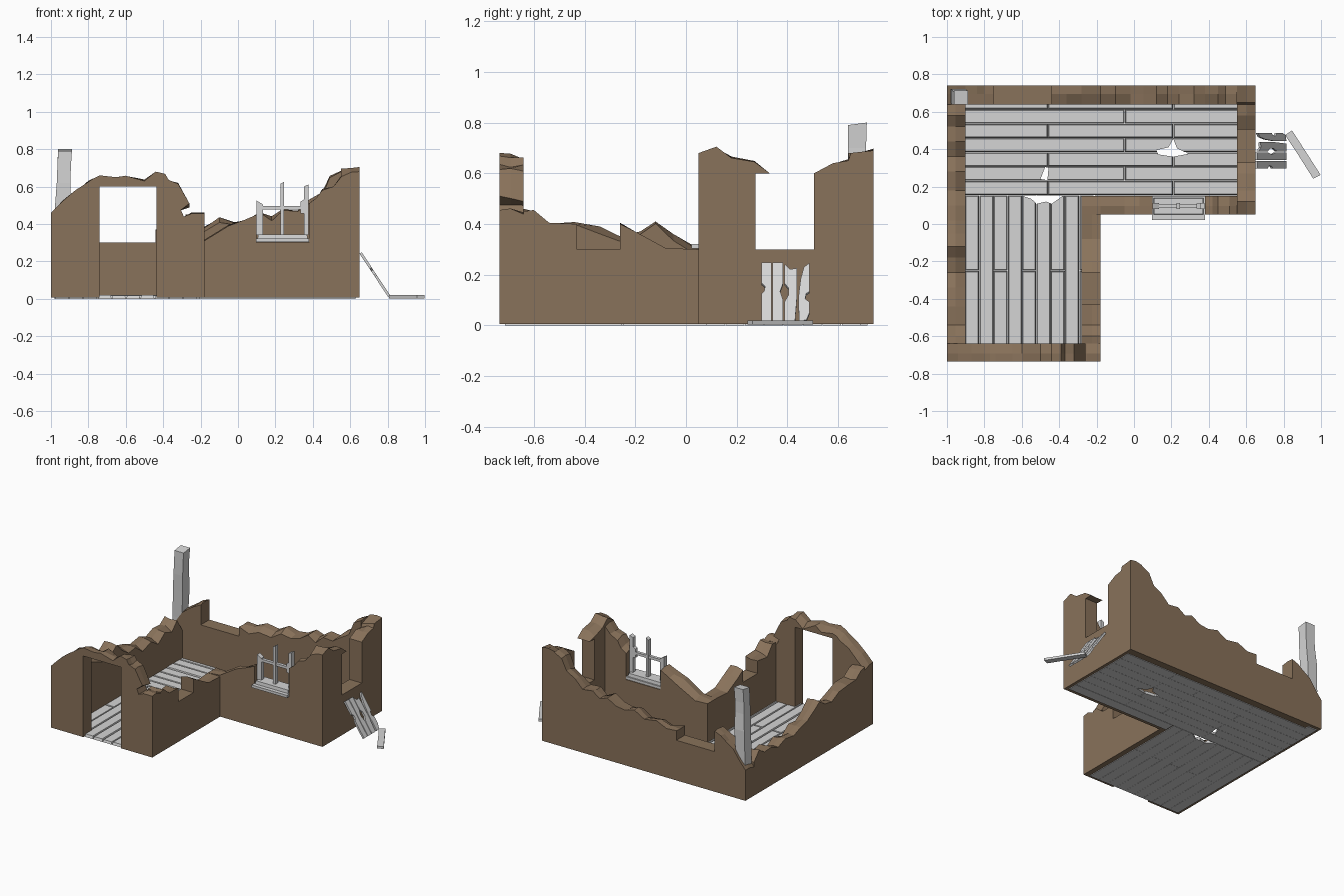
import bpy, bmesh, random
from mathutils import Vector

if "Cube" in bpy.data.objects:
    bpy.data.objects.remove(bpy.data.objects["Cube"])

random.seed(4)


def material(name, rgb):
    m = bpy.data.materials.new(name)
    m.diffuse_color = (*rgb, 1)
    m.use_nodes = True
    m.node_tree.nodes["Principled BSDF"].inputs["Base Color"].default_value = m.diffuse_color
    return m


MUD = material("mud brown", (0.25, 0.168, 0.103))
WOOD = material("weathered grey wood", (0.66, 0.66, 0.66))


def finish(name, bm, mat):
    bmesh.ops.recalc_face_normals(bm, faces=bm.faces[:])
    me = bpy.data.meshes.new(name)
    bm.to_mesh(me)
    bm.free()
    me.materials.append(mat)
    ob = bpy.data.objects.new(name, me)
    bpy.context.collection.objects.link(ob)
    return ob


def loft(bm, rings):
    """Closed solid through a list of equal-length point rings."""
    vs = [[bm.verts.new(p) for p in r] for r in rings]
    n = len(vs[0])
    for a, b in zip(vs, vs[1:]):
        for i in range(n):
            j = (i + 1) % n
            bm.faces.new((a[i], a[j], b[j], b[i]))
    bm.faces.new(vs[0][::-1])
    bm.faces.new(vs[-1])


def box(bm, x0, x1, y0, y1, z0, z1, inset=0.0, tilt=0.0):
    i = inset
    loft(bm, [[(x0, y0, z0), (x1, y0, z0), (x1, y1, z0), (x0, y1, z0)],
              [(x0 + i, y0 + i, z1), (x1 - i, y0 + i, z1 + tilt),
               (x1 - i, y1 - i, z1 + tilt), (x0 + i, y1 - i, z1)]])


BASE, SILL, HEAD = 0.006, 0.30, 0.60


def wall(name, axis, outer, inner, top, bottom=()):
    """Ragged wall: top outline (position, height) extruded from outer to inner face."""
    pts = [(top[0][0], BASE), *bottom, (top[-1][0], BASE)] + list(top[::-1])
    fixed = {BASE, SILL, HEAD}
    rings = []
    for k in range(3):
        d = outer + (inner - outer) * (0, 0.45, 1)[k]
        ring = []
        for s, z in pts:
            # broken tops are uneven across the thickness, openings are straight
            if z not in fixed:
                z += (0, random.uniform(-0.012, 0.008), random.uniform(-0.03, 0.0))[k]
            ring.append((s, d, z) if axis == "x" else (d, s, z))
        rings.append(ring)
    bm = bmesh.new()
    loft(bm, rings)
    finish(name, bm, MUD)


# Front wall with the doorway
wall("front_wall", "x", -0.735, -0.64,
     [(-1, .46), (-.94, .52), (-.87, .58), (-.80, .625), (-.77, .645), (-.74, .66),
      (-.65, .65), (-.60, .658), (-.50, .63), (-.44, .68), (-.39, .668), (-.37, .635),
      (-.32, .615), (-.26, .51), (-.305, .475), (-.29, .44), (-.25, .455), (-.18, .455)],
     [(-.74, BASE), (-.74, HEAD), (-.435, HEAD), (-.435, BASE)])

# Wing side wall with a broken window
wall("wing_side_wall", "y", -0.18, -0.28,
     [(-.64, .45), (-.60, .455), (-.54, .405), (-.43, .40), (-.43, SILL), (-.26, SILL),
      (-.26, .40), (-.20, .37), (-.08, .305), (.05, SILL)])

# Inner front wall holding the window frame
wall("window_wall", "x", 0.05, 0.15,
     [(-.28, SILL), (-.18, .31), (-.05, .39), (.03, .42), (.10, .45), (.10, SILL),
      (.38, SILL), (.38, .51), (.42, .54), (.45, .58), (.51, .60), (.55, .65)])

# Right wall with the open shutter window
wall("right_wall", "y", 0.65, 0.55,
     [(.05, .68), (.12, .705), (.18, .66), (.27, .645), (.33, HEAD), (.275, HEAD),
      (.275, SILL), (.505, SILL), (.505, HEAD), (.58, .64), (.64, .65), (.65, .68),
      (.74, .69)])

# Back wall with a broken window
wall("back_wall", "x", 0.74, 0.64,
     [(-1, .23), (-.95, .29), (-.90, .36), (-.84, .40), (-.80, .43), (-.75, .45),
      (-.75, SILL), (-.44, SILL), (-.44, .37), (-.36, .365), (-.28, .40), (-.18, .385),
      (-.10, .43), (-.02, .41), (.05, .42), (.12, .46), (.18, .44), (.24, .48),
      (.32, .47), (.38, .53), (.45, .57), (.49, .65), (.55, .68)])

# Left wall
wall("left_wall", "y", -1.0, -0.9,
     [(-.64, .46), (-.60, .45), (-.54, .405), (-.44, .40), (-.34, .39), (-.26, .35),
      (-.18, .365), (-.12, .405), (-.05, .36), (.02, .32), (.10, .30), (.18, .27),
      (.28, .285), (.36, .255), (.44, .285), (.52, .28), (.58, .32), (.64, .25)])

# Floor planks: lengthwise in the wing, crosswise in the main room
bm = bmesh.new()


def plank(x0, x1, y0, y1):
    g = 0.0006
    box(bm, x0 + g, x1 - g, y0 + g, y1 - g, 0, 0.018 + random.uniform(-.002, .002), 0.0055)


def spans(stops):
    return zip(stops, stops[1:])


W = 0.0763
for i in range(10):
    x = -0.98 + i * W
    stops = [-.715, -.25, .154] if i % 2 else [-.715, .154]
    for a, b in spans(stops):
        plank(x, x + W, a, b)
for i in range(7):
    y = 0.155 + i * W
    stops = [-.98, -.46, .21, .63] if i % 2 == 0 else [-.98, -.05, .63]
    for a, b in spans(stops):
        plank(a, b, y, y + W)
plank(-.21, .63, .078, .154)
floor = finish("floor_planks", bm, WOOD)

# Holes broken through the floor
holes = [
    [(.12, .395), (.185, .41), (.21, .455), (.23, .405), (.29, .375), (.21, .36), (.13, .372)],
    [(-.50, .24), (-.475, .305), (-.457, .30), (-.463, .235)],
    [(-.60, .151), (-.55, .135), (-.52, .108), (-.47, .12), (-.44, .108), (-.38, .151)],
]
bm = bmesh.new()
for h in holes:
    loft(bm, [[(x, y, -.05) for x, y in h], [(x, y, .08) for x, y in h]])
cutter = finish("hole_cutter", bm, WOOD)
cutter.hide_render = True
mod = floor.modifiers.new("holes", "BOOLEAN")
mod.operation, mod.solver, mod.object = "DIFFERENCE", "EXACT", cutter
dg = bpy.context.evaluated_depsgraph_get()
cut_mesh = bpy.data.meshes.new_from_object(floor.evaluated_get(dg))
floor.modifiers.clear()
floor.data = cut_mesh
bpy.data.objects.remove(cutter)

# Broken window frame
bm = bmesh.new()
box(bm, .095, .38, .022, .15, .303, .322)
box(bm, .105, .372, .05, .14, .322, .345, .003)
for x0, x1, top, tilt in [(.10, .133, .525, -.02), (.228, .247, .615, .012),
                          (.352, .378, .60, .012)]:
    box(bm, x0, x1, .08, .112, .34, top, 0, tilt)
box(bm, .13, .355, .085, .107, .478, .497)
box(bm, .335, .355, .083, .109, .455, .52, 0, .012)
finish("window_frame", bm, WOOD)

# Leaning corner post
bm = bmesh.new()
rings = []
for z, cx, cy, r in [(0.0, -.945, .68, .036), (.3, -.945, .683, .037), (.5, -.938, .682, .040),
                     (.62, -.932, .675, .037), (.70, -.93, .674, .036), (.795, -.925, .676, .037)]:
    rings.append([(cx + sx * r, cy + sy * r, z + (.005 * sy if z > .75 else 0))
                  for sx, sy in ((-1, -1), (1, -1), (1, 1), (-1, 1))])
loft(bm, rings)
finish("corner_post", bm, WOOD)

# Fallen shutter leaning on the right wall: outlines in (y, distance up the slope)
up = Vector((-.155, 0, .233)).normalized()
out = Vector((-up.z, 0, up.x)) * -1
foot = Vector((.803, 0, .010))
slats = [
    [(.297, 0), (.337, 0), (.337, .277), (.297, .277), (.297, .18), (.312, .165),
     (.308, .14), (.297, .13)],
    [(.342, 0), (.383, 0), (.383, .10), (.371, .14), (.383, .18), (.383, .277), (.342, .277)],
    [(.388, 0), (.430, 0), (.438, .12), (.437, .25), (.41, .245), (.388, .27), (.388, .18),
     (.405, .155), (.405, .125), (.388, .09)],
    [(.445, 0), (.475, .005), (.487, .04), (.487, .09), (.470, .105), (.474, .13),
     (.487, .14), (.487, .275), (.465, .255), (.452, .20), (.444, .12)],
]
bm = bmesh.new()
for s in slats:
    loft(bm, [[foot + Vector((0, u, 0)) + up * v + out * w for u, v in s]
              for w in (0, .014)])
finish("fallen_shutter", bm, WOOD)

# Loose board on the ground
bm = bmesh.new()
board = [(.808, .475), (.845, .50), (.90, .415), (.998, .262), (.958, .243), (.865, .39)]
loft(bm, [[(x, y, z) for x, y in board] for z in (.003, .02)])
finish("loose_board", bm, WOOD)
